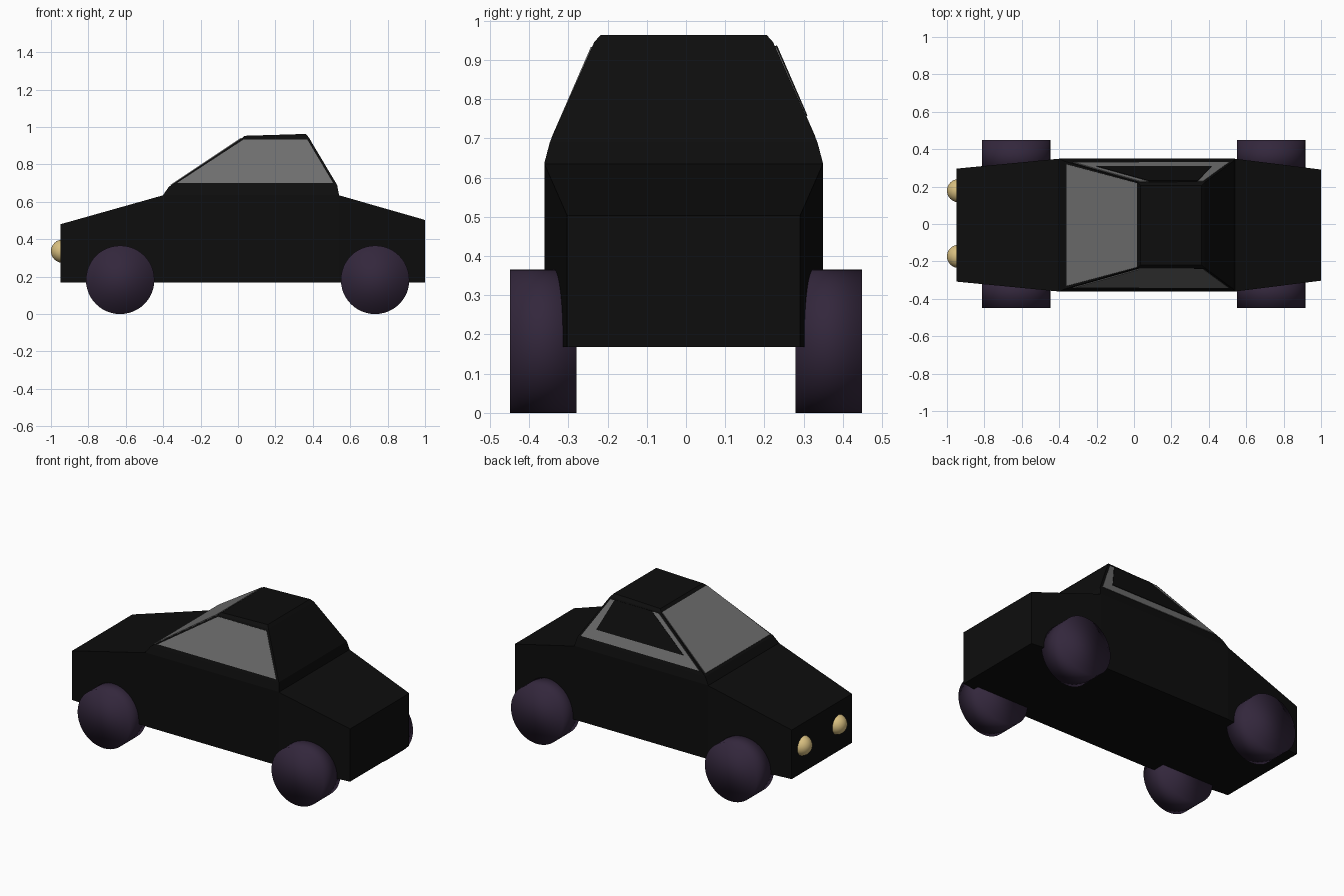
import bpy, bmesh, math
from mathutils import Vector

if "Cube" in bpy.data.objects:
    bpy.data.objects.remove(bpy.data.objects["Cube"])


def material(name, rgb):
    m = bpy.data.materials.new(name)
    m.diffuse_color = (*rgb, 1)
    m.use_nodes = True
    m.node_tree.nodes["Principled BSDF"].inputs["Base Color"].default_value = m.diffuse_color
    return m


BLACK = material("black_paint", (0.004, 0.004, 0.004))
GLASS = material("grey_glass", (0.155, 0.155, 0.155))
RUBBER = material("purple_rubber", (0.033, 0.02, 0.045))
LAMP = material("pale_yellow_lamp", (0.70, 0.53, 0.22))
YC = -0.006  # the body sits very slightly off centre


def finish(name, bm, mat):
    bmesh.ops.recalc_face_normals(bm, faces=bm.faces)
    me = bpy.data.meshes.new(name)
    bm.to_mesh(me)
    bm.free()
    me.materials.append(mat)
    ob = bpy.data.objects.new(name, me)
    bpy.context.collection.objects.link(ob)
    return ob


def loft(name, rings, mat):
    """Skin a stack of equal-length rings and cap both ends."""
    bm = bmesh.new()
    loops = [[bm.verts.new(p) for p in r] for r in rings]
    for a, b in zip(loops, loops[1:]):
        n = len(a)
        for i in range(n):
            bm.faces.new((a[i], a[(i + 1) % n], b[(i + 1) % n], b[i]))
    bm.faces.new(loops[0])
    bm.faces.new(loops[-1])
    return finish(name, bm, mat)


def plate(name, pts, mat, height=0.004):
    """Thin flat plate lying on the cabin surface."""
    pts = [Vector(p) for p in pts]
    n = (pts[1] - pts[0]).cross(pts[3] - pts[0]).normalized()
    if n.z < 0:
        n = -n
    return loft(name, [[p - n * 0.001 for p in pts],
                       [p + n * height for p in pts]], mat)


# Lower body: cross-sections along the car (x, half width, top height)
stations = [(-0.95, 0.302, 0.48), (-0.40, 0.355, 0.635),
            (0.54, 0.355, 0.635), (1.0, 0.297, 0.503)]
loft("car_body", [[(x, YC - w, 0.168), (x, YC + w, 0.168),
                   (x, YC + w, t), (x, YC - w, t)]
                  for x, w, t in stations], BLACK)

# Cabin: (front x, rear x, half width, front z, rear z)
levels = [(-0.40, 0.54, 0.355, 0.62, 0.62), (-0.40, 0.54, 0.355, 0.637, 0.637),
          (-0.37, 0.53, 0.341, 0.68, 0.69), (0.02, 0.378, 0.228, 0.94, 0.945),
          (0.035, 0.362, 0.212, 0.953, 0.963)]
loft("cabin", [[(f, YC - w, zf), (r, YC - w, zr),
                (r, YC + w, zr), (f, YC + w, zf)]
               for f, r, w, zf, zr in levels], BLACK)


# Windows, placed on the sloping cabin planes
def on_side(s, x, z):
    return (x, YC + s * (0.342 - (z - 0.68) / 0.26 * 0.113), z)


def on_front(y, z):
    return (-0.37 + (z - 0.68) / 0.26 * 0.39, YC + y, z)


outline = [(-0.325, 0.70), (0.508, 0.70), (0.37, 0.932), (0.03, 0.932)]
for s, side in ((-1, "right"), (1, "left")):
    plate(side + "_side_window", [on_side(s, x, z) for x, z in outline], GLASS)
plate("left_window_dark_panel",
      [on_side(1, x, z) for x, z in
       [(-0.20, 0.755), (0.415, 0.755), (0.34, 0.934), (0.08, 0.934)]],
      BLACK, 0.007)
plate("windshield", [on_front(-0.325, 0.688), on_front(0.325, 0.688),
                     on_front(0.225, 0.938), on_front(-0.225, 0.938)], GLASS)

# Wheels
for x, end in ((-0.63, "front"), (0.733, "rear")):
    for s, side in ((-1, "right"), (1, "left")):
        bpy.ops.mesh.primitive_cylinder_add(
            vertices=48, radius=0.183, depth=0.17,
            location=(x, s * 0.364, 0.183), rotation=(math.pi / 2, 0, 0))
        w = bpy.context.object
        w.name = f"{end}_{side}_wheel"
        w.data.materials.append(RUBBER)
        bpy.ops.object.shade_smooth()

# Headlights
for y, side in ((-0.173, "right"), (0.178, "left")):
    bpy.ops.mesh.primitive_uv_sphere_add(
        segments=32, ring_count=16, radius=0.062, location=(-0.938, y, 0.336))
    h = bpy.context.object
    h.name = side + "_headlight"
    h.data.materials.append(LAMP)
    bpy.ops.object.shade_smooth()
